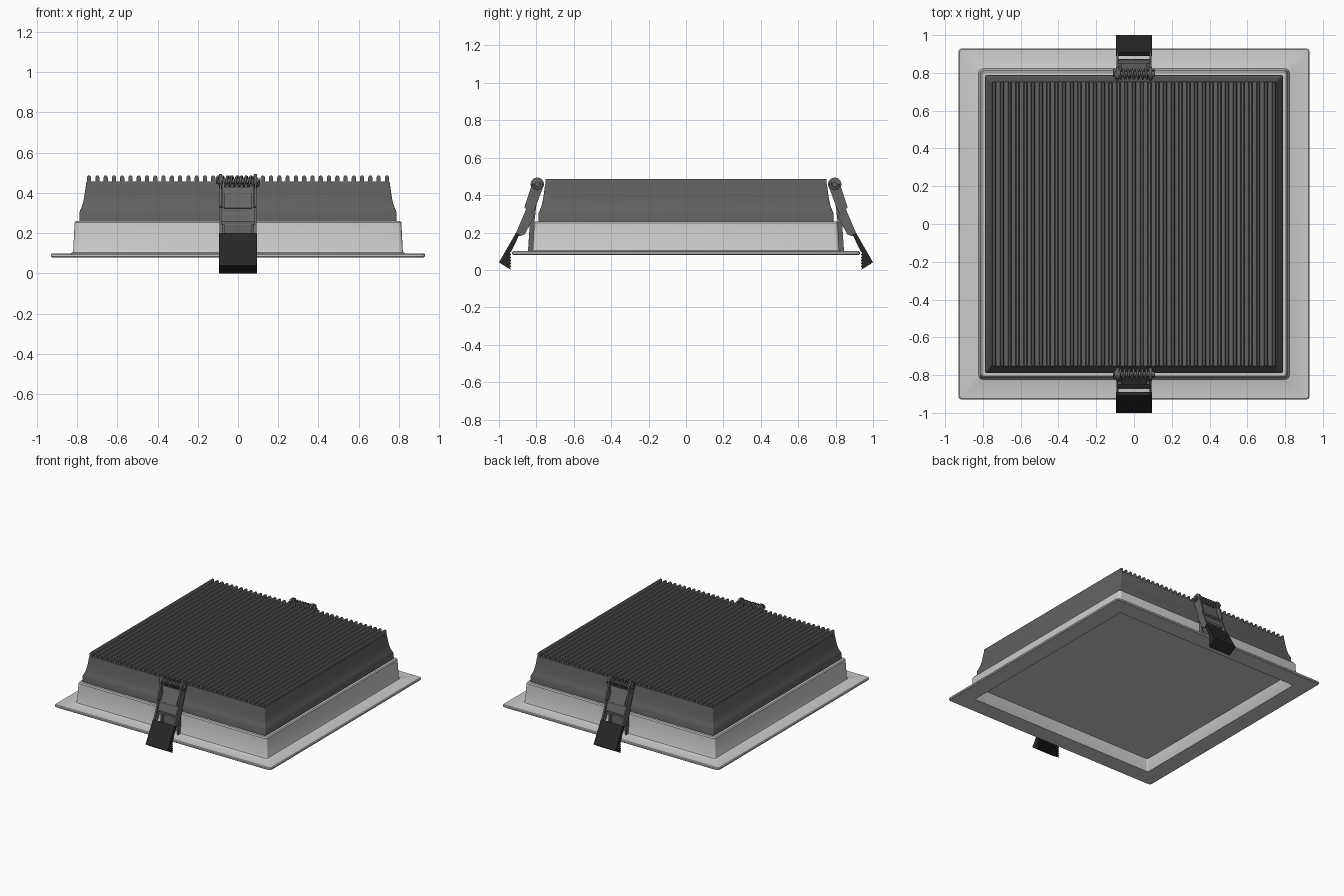
import bpy, bmesh, math

if "Cube" in bpy.data.objects:
    bpy.data.objects.remove(bpy.data.objects["Cube"])

def material(name, v):
    m = bpy.data.materials.new(name)
    m.diffuse_color = (v, v, v, 1)
    m.use_nodes = True
    m.node_tree.nodes["Principled BSDF"].inputs["Base Color"].default_value = m.diffuse_color
    return m

DARK = material("dark_grey", 0.12)
STEEL = material("spring_grey", 0.13)
BLACK = material("black_rubber", 0.02)

def finish(bm, name, mat=None, smooth=True):
    bmesh.ops.recalc_face_normals(bm, faces=bm.faces)
    me = bpy.data.meshes.new(name)
    bm.to_mesh(me)
    bm.free()
    ob = bpy.data.objects.new(name, me)
    bpy.context.collection.objects.link(ob)
    if mat:
        me.materials.append(mat)
    if smooth:
        bpy.ops.object.select_all(action='DESELECT')
        ob.select_set(True)
        bpy.context.view_layer.objects.active = ob
        bpy.ops.object.shade_smooth_by_angle(angle=math.radians(30))
    return ob

def square_loft(name, rings, closed=False, mat=None, n=4):
    """Stack rounded squares given as (half size, z, corner radius)."""
    bm = bmesh.new()
    loops = []
    for h, z, r in rings:
        loop = []
        for q in range(4):
            cx = (h - r) * (1, -1, -1, 1)[q]
            cy = (h - r) * (1, 1, -1, -1)[q]
            for i in range(n + 1):
                a = math.pi / 2 * (q + i / n)
                loop.append(bm.verts.new((cx + r * math.cos(a), cy + r * math.sin(a), z)))
        loops.append(loop)
    pairs = list(zip(loops, loops[1:]))
    if closed:
        pairs.append((loops[-1], loops[0]))
    else:
        bm.faces.new(loops[0])
        bm.faces.new(loops[-1])
    for a, b in pairs:
        k = len(a)
        for i in range(k):
            j = (i + 1) % k
            bm.faces.new((a[i], a[j], b[j], b[i]))
    return finish(bm, name, mat)

def add_prism(bm, pts, place, lo, hi):
    """Extrude a 2D outline between lo and hi; place maps (u, v, depth) to xyz."""
    a = [bm.verts.new(place(u, v, lo)) for u, v in pts]
    b = [bm.verts.new(place(u, v, hi)) for u, v in pts]
    bm.faces.new(a)
    bm.faces.new(b)
    for i in range(len(pts)):
        j = (i + 1) % len(pts)
        bm.faces.new((a[i], a[j], b[j], b[i]))

def tube(name, pts, r, mat):
    cu = bpy.data.curves.new(name, 'CURVE')
    cu.dimensions = '3D'
    cu.bevel_depth = r
    cu.bevel_resolution = 2
    cu.use_fill_caps = True
    sp = cu.splines.new('POLY')
    sp.points.add(len(pts) - 1)
    for p, c in zip(sp.points, pts):
        p.co = (*c, 1)
    cu.materials.append(mat)
    ob = bpy.data.objects.new(name, cu)
    bpy.context.collection.objects.link(ob)

# Trim frame: flange, upright wall and tapered recess
square_loft("trim_frame", [
    (0.795, 0.08, 0.01), (0.925, 0.08, 0.02), (0.93, 0.085, 0.02), (0.93, 0.095, 0.02),
    (0.925, 0.10, 0.02), (0.83, 0.10, 0.02), (0.822, 0.104, 0.02), (0.819, 0.112, 0.02),
    (0.812, 0.252, 0.02), (0.806, 0.26, 0.018), (0.78, 0.26, 0.01), (0.765, 0.18, 0.01),
    (0.765, 0.16, 0.01)], closed=True)

# Light diffuser at the top of the recess
square_loft("diffuser_panel", [(0.77, 0.16, 0.01), (0.77, 0.175, 0.01)])

# Heat sink body with a concave flare
square_loft("heat_sink_body", [
    (0.788, 0.24, 0.008), (0.788, 0.305, 0.008), (0.779, 0.325, 0.008), (0.772, 0.345, 0.008),
    (0.766, 0.37, 0.008), (0.761, 0.40, 0.008), (0.757, 0.43, 0.008),
    (0.753, 0.457, 0.008)], mat=DARK)

# Cooling fins with rounded tops
bm = bmesh.new()
COUNT, W = 37, 0.0105
for i in range(COUNT):
    x = -0.74 + 1.48 * i / (COUNT - 1)
    prof = [(x - W, 0.45), (x + W, 0.45)]
    prof += [(x + W * math.cos(math.pi * k / 6), 0.476 + W * math.sin(math.pi * k / 6)) for k in range(7)]
    add_prism(bm, prof, lambda u, v, d: (u, d, v), -0.75, 0.75)
finish(bm, "cooling_fins", DARK)

# Spring clips on the front and back
PY, PZ = 0.795, 0.458
for s, side in ((-1, "front"), (1, "back")):
    def yz(u, v, d, s=s):
        return (d, s * u, v)

    # Fixed bracket with two posts and a foot
    bm = bmesh.new()
    post = [(0.815, 0.10), (0.845, 0.10), (0.835, 0.25), (0.825, 0.32), (0.805, PZ),
            (0.785, PZ), (0.803, 0.32), (0.81, 0.26)]
    for x in (-0.074, 0.074):
        add_prism(bm, post, yz, x - 0.006, x + 0.006)
    add_prism(bm, [(0.81, 0.10), (0.82, 0.10), (0.815, 0.24), (0.807, 0.24)], yz, -0.07, 0.07)
    finish(bm, side + "_clip_bracket", STEEL)

    # Swinging arm: stepped rails, round ears, plates and cross bars
    bm = bmesh.new()
    rail = [(0.765, 0.44), (0.81, 0.32), (0.82, 0.305), (0.812, 0.285), (0.862, 0.19), (0.89, 0.18),
            (0.91, 0.195), (0.855, 0.325), (0.864, 0.335), (0.828, 0.445)]
    ear = [(PY + 0.036 * math.cos(k * math.pi / 10), PZ + 0.036 * math.sin(k * math.pi / 10))
           for k in range(20)]
    for x in (-0.087, 0.087):
        add_prism(bm, rail, yz, x - 0.006, x + 0.006)
        add_prism(bm, ear, yz, x - 0.007, x + 0.007)
    upper = [(0.80, 0.425), (0.808, 0.43), (0.853, 0.325), (0.845, 0.32)]
    lower = [(0.835, 0.32), (0.843, 0.32), (0.870, 0.25), (0.862, 0.25)]
    add_prism(bm, upper, yz, -0.068, 0.068)
    add_prism(bm, lower, yz, -0.082, 0.082)
    for y, z in ((0.845, 0.32), (0.868, 0.25)):
        bar = [(y - 0.01, z - 0.008), (y + 0.006, z - 0.008), (y + 0.006, z + 0.008), (y - 0.01, z + 0.008)]
        add_prism(bm, bar, yz, -0.087, 0.087)
    finish(bm, side + "_clip_arm", STEEL)

    # Rubber grip pad with a toothed gripping edge
    bm = bmesh.new()
    pad = [(0.89, 0.19), (0.908, 0.20), (1.0, 0.04), (0.936, 0.0)]
    for k in range(6):
        z = 0.012 + 0.016 * k
        pad += [(0.942, z), (0.934, z + 0.006)]
    add_prism(bm, pad, yz, -0.095, 0.095)
    finish(bm, side + "_grip_pad", BLACK)

    # Pivot pin and coil spring
    tube(side + "_pivot_pin", [(-0.11, s * PY, PZ), (0.11, s * PY, PZ)], 0.014, STEEL)
    TURNS, STEPS = 9, 16
    coil = []
    for k in range(TURNS * STEPS + 1):
        a = 2 * math.pi * k / STEPS
        coil.append((-0.105 + 0.21 * k / (TURNS * STEPS), s * (PY + 0.024 * math.cos(a)),
                     PZ + 0.024 * math.sin(a)))
    tube(side + "_coil_spring", coil, 0.006, STEEL)
